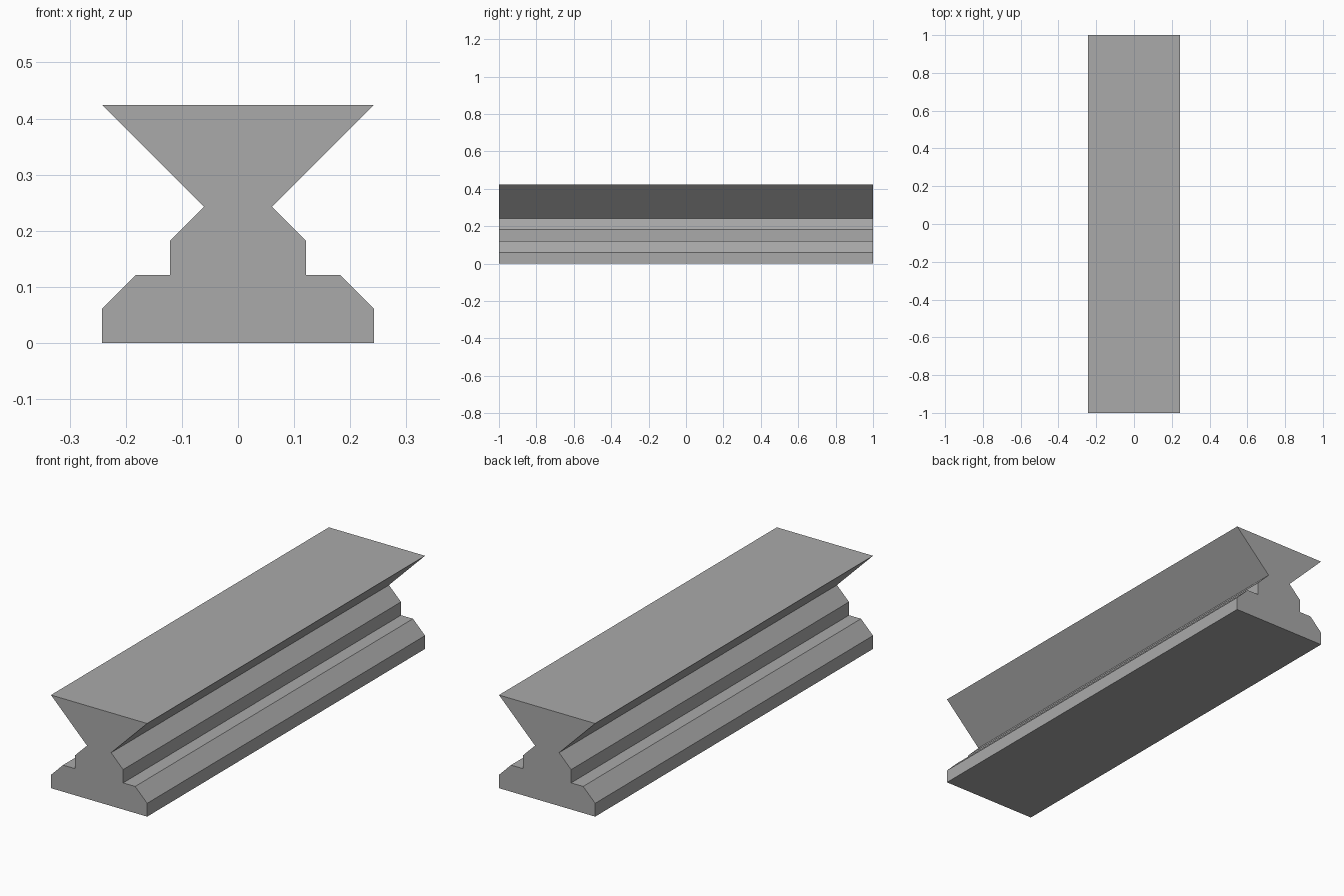
import bpy
import bmesh

# Remove the default object
cube = bpy.data.objects.get("Cube")
if cube:
    bpy.data.objects.remove(cube, do_unlink=True)

# Plain grey material
GREY = (0.4, 0.4, 0.4, 1.0)
grey = bpy.data.materials.new("plain_grey")
grey.use_nodes = True
grey.diffuse_color = GREY
grey.node_tree.nodes["Principled BSDF"].inputs["Base Color"].default_value = GREY

# Half of the cross-section, bottom to top, in modules along x and z
MODULE = 2 / 33
half = [(4, 0), (4, 1), (3, 2), (2, 2), (2, 3), (1, 4), (4, 7)]
profile = half + [(-x, z) for x, z in reversed(half)]

# Rail: mirrored profile extruded along the full length
bm = bmesh.new()
verts = [bm.verts.new((x * MODULE, -1, z * MODULE)) for x, z in profile]
front = bm.faces.new(verts)
result = bmesh.ops.extrude_face_region(bm, geom=[front], use_keep_orig=True)
moved = [v for v in result["geom"] if isinstance(v, bmesh.types.BMVert)]
bmesh.ops.translate(bm, verts=moved, vec=(0, 2, 0))
bmesh.ops.recalc_face_normals(bm, faces=bm.faces)

mesh = bpy.data.meshes.new("rail")
bm.to_mesh(mesh)
bm.free()
mesh.materials.append(grey)
rail = bpy.data.objects.new("rail", mesh)
bpy.context.collection.objects.link(rail)
